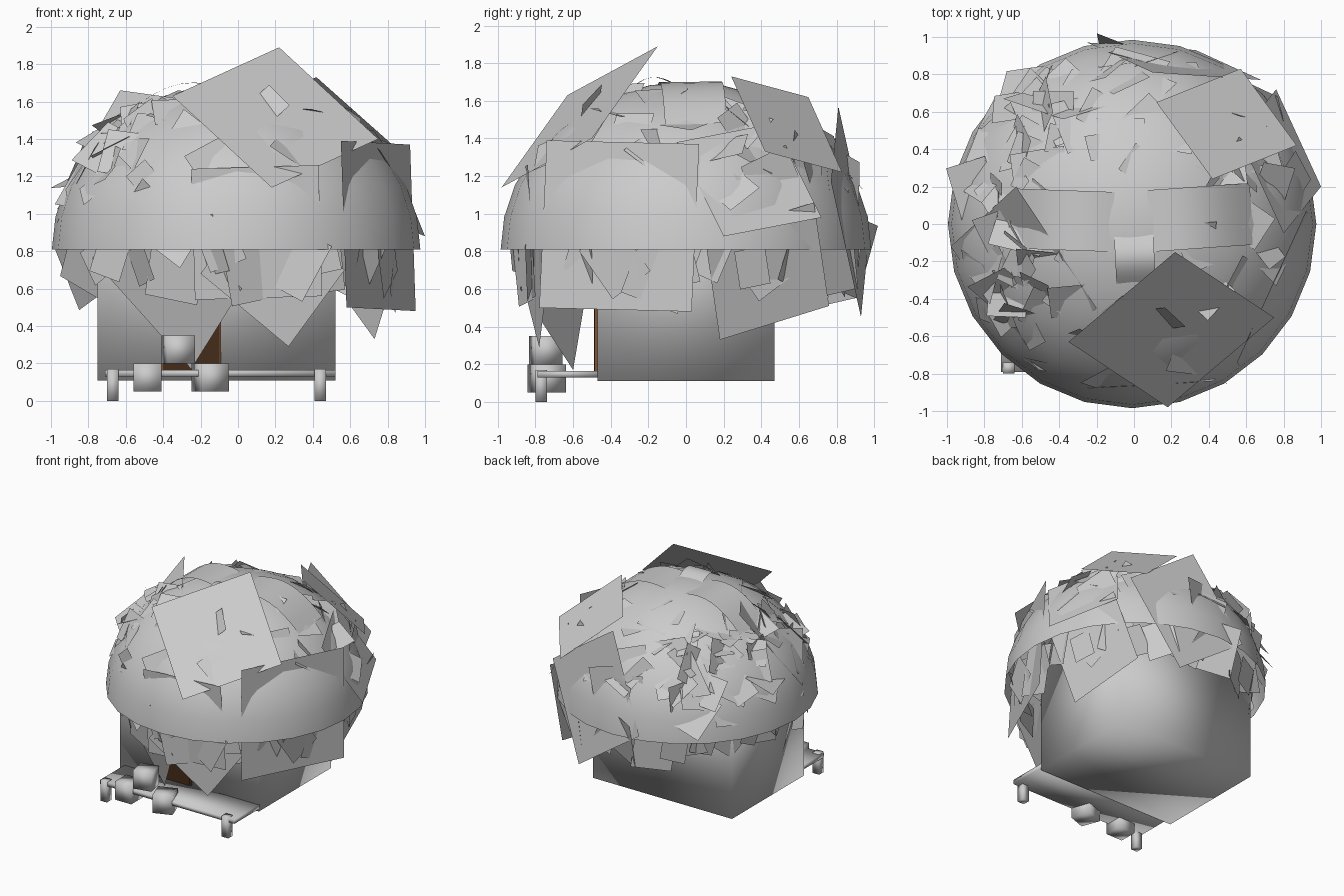
import bpy, bmesh, random
from math import sin, cos, pi, sqrt, radians
from mathutils import Vector, Matrix

if "Cube" in bpy.data.objects:
    bpy.data.objects.remove(bpy.data.objects["Cube"])

random.seed(7)
CX, CY, BASE, RAD, RISE = -0.01, 0.0, 0.81, 0.985, 0.89


def make_object(name, bm, smooth=False, color=None):
    me = bpy.data.meshes.new(name)
    bm.to_mesh(me)
    bm.free()
    for p in me.polygons:
        p.use_smooth = smooth
    ob = bpy.data.objects.new(name, me)
    bpy.context.collection.objects.link(ob)
    if color:
        mat = bpy.data.materials.new(name + "_paint")
        mat.diffuse_color = (*color, 1)
        mat.use_nodes = True
        mat.node_tree.nodes["Principled BSDF"].inputs["Base Color"].default_value = mat.diffuse_color
        me.materials.append(mat)
    return ob


def box(name, x, y, z, smooth=False, color=None, yaw=0):
    """Box from (min, max) ranges, turned about z."""
    bm = bmesh.new()
    c = Vector([(a + b) / 2 for a, b in (x, y, z)])
    s = [b - a for a, b in (x, y, z)]
    m = Matrix.Translation(c) @ Matrix.Rotation(radians(yaw), 4, 'Z') @ Matrix.Diagonal((*s, 1))
    bmesh.ops.create_cube(bm, size=1, matrix=m)
    return make_object(name, bm, smooth, color)


def dome_point(az, el, lift=0.0):
    return Vector((CX + (RAD + lift) * cos(el) * cos(az),
                   CY + (RAD + lift) * cos(el) * sin(az),
                   BASE + (RISE + lift) * sin(el)))


# Hut body and door
box("hut_body", (-0.75, 0.52), (-0.47, 0.47), (0.11, 1.1), smooth=True)
box("door_frame", (-0.41, -0.09), (-0.485, -0.46), (0.16, 0.72), color=(0.20, 0.09, 0.04))
box("door_panel", (-0.40, -0.10), (-0.49, -0.46), (0.16, 0.70), color=(0.06, 0.025, 0.01))

# Porch deck with posts
box("porch_deck", (-0.71, 0.52), (-0.79, -0.46), (0.13, 0.165), True)
for i, x in enumerate((-0.67, 0.44)):
    box(f"porch_post_{i}", (x - 0.03, x + 0.03), (-0.80, -0.74), (0.0, 0.17), True)

# Crates on the porch
box("crate_left", (-0.56, -0.41), (-0.81, -0.66), (0.05, 0.2), True)
box("crate_top", (-0.395, -0.245), (-0.82, -0.67), (0.2, 0.35), True, yaw=12)
box("crate_right", (-0.225, -0.07), (-0.82, -0.66), (0.05, 0.2), True, yaw=20)

# Dome roof, open below
bm = bmesh.new()
SEG, RINGS = 24, 8
rings = [[bm.verts.new(dome_point(2 * pi * s / SEG, pi / 2 * r / RINGS)) for s in range(SEG)]
         for r in range(RINGS)]
for lo, hi in zip(rings, rings[1:]):
    for s in range(SEG):
        t = (s + 1) % SEG
        bm.faces.new((lo[s], lo[t], hi[t], hi[s]))
apex = bm.verts.new((CX, CY, BASE + RISE))
for s in range(SEG):
    bm.faces.new((rings[-1][s], rings[-1][(s + 1) % SEG], apex))
make_object("dome_roof", bm, True)


# Curved straps lying over the top of the dome
def strap(name, x, y, yaw):
    bm = bmesh.new()
    n = 8
    c = Vector(((x[0] + x[1]) / 2, (y[0] + y[1]) / 2, 0))
    rot = Matrix.Rotation(radians(yaw), 3, 'Z')
    along_x = x[1] - x[0] > y[1] - y[0]
    rows = []
    for i in range(n + 1):
        row = []
        for k in (0, 1):
            u, v = (i / n, k) if along_x else (k, i / n)
            p = c + rot @ (Vector((x[0] + (x[1] - x[0]) * u, y[0] + (y[1] - y[0]) * v, 0)) - c)
            mid = c + rot @ (Vector((p.x, c.y, 0) if along_x else (c.x, p.y, 0)) - c)
            r2 = ((mid.x - CX) ** 2 + (mid.y - CY) ** 2) / RAD ** 2
            p.z = BASE + RISE * sqrt(1 - r2) - 0.01 + 0.05 * sin(pi * i / n)
            row.append(bm.verts.new(p))
        rows.append(row)
    for a, b in zip(rows, rows[1:]):
        bm.faces.new((a[0], b[0], b[1], a[1]))
    bmesh.ops.recalc_face_normals(bm, faces=bm.faces)
    make_object(name, bm, True)


strap("ridge_strap_left", (-0.63, -0.11), (-0.14, 0.18), -2)
strap("ridge_strap_right", (0.08, 0.63), (-0.13, 0.2), 4)
strap("ridge_strap_front", (-0.1, 0.11), (-0.32, -0.06), 3)


# Large thatch sheets
def sheet(name, a, b, c):
    """Parallelogram with corner b between neighbours a and c."""
    a, b, c = Vector(a), Vector(b), Vector(c)
    bm = bmesh.new()
    f = bm.faces.new([bm.verts.new(p) for p in (a, b, c, a + c - b)])
    f.normal_update()
    if f.normal.dot((a + c) / 2 - Vector((0, 0, 0.7))) < 0:
        f.normal_flip()
    make_object(name, bm)


sheet("sheet_front_top", (0.22, -0.15, 1.89), (0.75, -0.5, 1.40), (0.18, -0.98, 1.14))
sheet("sheet_right_low", (0.55, -0.74, 1.39), (0.92, 0.07, 1.37), (0.95, 0.03, 0.48))
sheet("sheet_front_mid", (-0.25, -0.88, 1.24), (-0.23, -0.84, 0.54), (0.45, -0.80, 0.56))
sheet("sheet_front_left", (-0.78, -0.50, 0.76), (-0.25, -0.60, 0.17), (0.02, -0.88, 0.60))
sheet("sheet_front_left_high", (-0.65, -0.70, 0.97), (-0.29, -0.56, 1.56), (0.05, -0.74, 1.30))
sheet("sheet_front_right", (-0.20, -0.88, 0.68), (0.27, -0.78, 0.29), (0.57, -0.73, 0.70))
sheet("sheet_right_rear", (0.90, 0.10, 0.88), (0.73, 0.18, 0.33), (0.60, 0.76, 0.51))
sheet("sheet_rear_top", (0.42, 0.24, 1.73), (0.12, 0.65, 1.62), (0.57, 0.83, 1.22))
sheet("sheet_right_top", (0.76, 0.72, 0.98), (1.0, 0.2, 0.88), (0.80, -0.05, 1.38))
sheet("sheet_back", (0.68, 0.77, 1.17), (0.10, 0.81, 1.57), (-0.25, 0.97, 0.85))
sheet("sheet_back_left", (-0.70, 0.67, 1.2), (-0.38, 0.56, 1.55), (0.22, 0.74, 1.36))
sheet("sheet_left_top", (-0.98, -0.12, 1.05), (-0.63, 0.2, 1.66), (-0.20, -0.45, 1.60))
sheet("sheet_left", (-0.65, 0.05, 1.50), (-0.85, 0.33, 1.10), (-0.97, -0.15, 0.95))


# Small scattered thatch pieces
def scatter(name, count, elev, size, tilt, lift, arc=(0, 2 * pi)):
    bm = bmesh.new()
    for _ in range(count):
        az, el = random.uniform(*arc), radians(random.uniform(*elev))
        p = dome_point(az, el, lift)
        n = Vector((cos(el) * cos(az), cos(el) * sin(az), sin(el) * RAD / RISE)).normalized()
        n = (n + Vector([random.uniform(-tilt, tilt) for _ in range(3)])).normalized()
        q = n.to_track_quat('Z', 'Y').to_matrix().to_4x4()
        w = random.uniform(*size)
        m = (Matrix.Translation(p) @ q @ Matrix.Rotation(random.uniform(0, pi), 4, 'Z')
             @ Matrix.Diagonal((w, w * random.uniform(0.6, 1), 1, 1)))
        bmesh.ops.create_grid(bm, x_segments=1, y_segments=1, size=0.5, matrix=m)
    make_object(name, bm)


scatter("thatch_pieces", 75, (22, 58), (0.16, 0.32), 0.5, -0.02)
scatter("thatch_top_pieces", 12, (55, 72), (0.14, 0.28), 0.5, -0.02)
scatter("thatch_left_pieces", 22, (12, 50), (0.18, 0.34), 0.4, -0.02, (2.2, 4.0))

# Hanging fringe under the dome rim
bm = bmesh.new()
for i in range(34):
    az = 2 * pi * (i + random.uniform(-0.4, 0.4)) / 34
    r = random.uniform(0.84, 0.91)
    w = random.uniform(0.16, 0.34)
    m = (Matrix.Translation((r * cos(az), r * sin(az), random.uniform(0.70, 0.84)))
         @ Matrix.Rotation(az + random.uniform(-0.5, 0.5), 4, 'Z')
         @ Matrix.Rotation(pi / 2 + random.uniform(-0.05, 0.25), 4, 'Y')
         @ Matrix.Rotation(random.uniform(-0.7, 0.7), 4, 'Z')
         @ Matrix.Diagonal((w * 1.2, w, 1, 1)))
    bmesh.ops.create_grid(bm, x_segments=1, y_segments=1, size=0.5, matrix=m)
make_object("thatch_fringe", bm)
